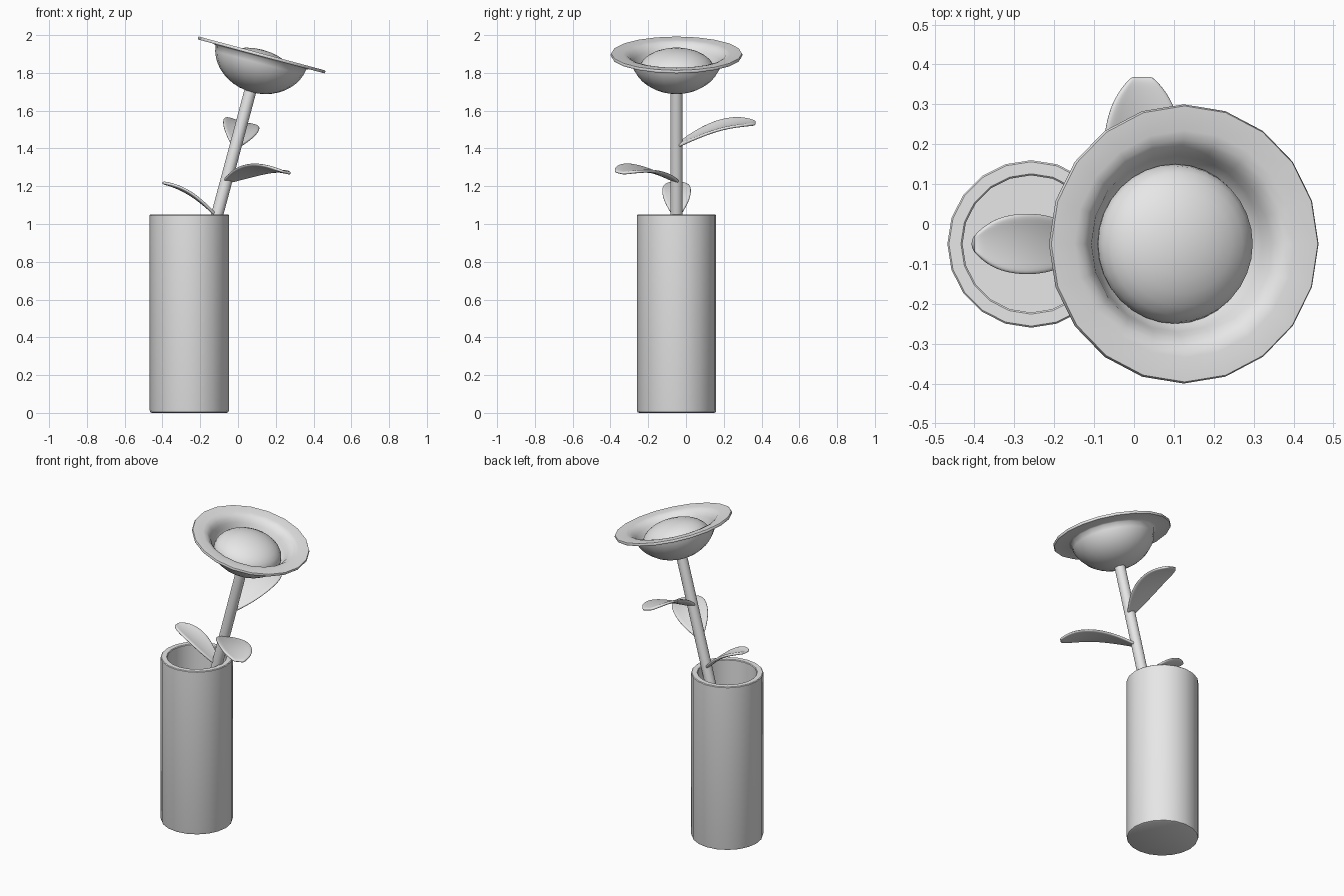
import bpy, bmesh
from math import sin, cos, pi, radians
from mathutils import Matrix, Vector

old = bpy.data.objects.get("Cube")
if old:
    bpy.data.objects.remove(old, do_unlink=True)

grey = bpy.data.materials.new("plain_grey")
grey.use_nodes = True
colour = (0.8, 0.8, 0.8, 1)
grey.diffuse_color = colour
grey.node_tree.nodes["Principled BSDF"].inputs["Base Color"].default_value = colour

SIDES = 20
TILT = Matrix.Translation((-0.11, -0.05, 1.05)) @ Matrix.Rotation(radians(15), 4, "Y")


def finish(name, bm, matrix, angle=40):
    bmesh.ops.remove_doubles(bm, verts=bm.verts, dist=1e-5)
    bmesh.ops.recalc_face_normals(bm, faces=bm.faces)
    mesh = bpy.data.meshes.new(name)
    bm.to_mesh(mesh)
    bm.free()
    mesh.materials.append(grey)
    for p in mesh.polygons:
        p.use_smooth = True
    mesh.set_sharp_from_angle(angle=radians(angle))
    obj = bpy.data.objects.new(name, mesh)
    bpy.context.collection.objects.link(obj)
    obj.matrix_world = matrix
    return obj


def lathe(name, profile, matrix, sides=SIDES, angle=40):
    """Spin an (r, z) profile around the local z axis."""
    bm = bmesh.new()
    verts = [bm.verts.new((r, 0, z)) for r, z in profile]
    edges = [bm.edges.new(pair) for pair in zip(verts, verts[1:])]
    bmesh.ops.spin(bm, geom=verts + edges, cent=(0, 0, 0), axis=(0, 0, 1),
                   angle=2 * pi, steps=sides, use_merge=True)
    return finish(name, bm, matrix, angle)


def arc(a, b, start, end, steps, z=0):
    """Points of an ellipse between two angles in degrees."""
    angles = [radians(start + (end - start) * i / steps) for i in range(steps + 1)]
    return [(a * cos(t), z + b * sin(t)) for t in angles]


# Hollow vase with softened edges
lathe("vase", [(0, 0), (0.198, 0), (0.207, 0.004), (0.21, 0.014), (0.21, 1.046),
               (0.206, 1.05), (0.176, 1.05), (0.172, 1.046), (0.172, 0.04), (0, 0.04)],
      Matrix.Translation((-0.258, -0.05, 0)))

# Leaning stem
lathe("stem", [(0, -1.03), (0.032, -1.03), (0.032, 0.69), (0, 0.69)], TILT)

# Flower cup with a wide flat brim
flower = TILT @ Matrix.Translation((0.008, 0, 0.885))
cup = arc(0.25, 0.2125, -90, -6, 10)
brim = [(0.262, -0.016), (0.346, -0.016), (0.35, -0.008), (0.346, 0),
        (0.285, -0.002), (0.262, -0.008), (0.246, -0.022)]
inside = arc(0.236, 0.196, -12, -90, 9)
lathe("flower_cup", cup + brim + inside, flower, angle=60)

# Flattened dome in the cup
lathe("flower_centre", arc(0.2, 0.112, -90, 90, 14),
      flower @ Matrix.Translation((0, 0, -0.092)), sides=32)


# Arched, slightly cupped leaves on the stem
LEAF = [(0, 0, 0.05), (0.12, 0.072, 0.125), (0.3, 0.158, 0.205), (0.5, 0.235, 0.24),
        (0.68, 0.278, 0.235), (0.82, 0.296, 0.2), (0.92, 0.302, 0.14), (1, 0.3, 0.065)]


def leaf(name, height, azimuth, length):
    bm = bmesh.new()
    across = 6
    rows = []
    for out, up, half in LEAF:
        row = []
        for i in range(across + 1):
            u = 2 * i / across - 1
            row.append(bm.verts.new((out, u * half, up + 0.6 * half * half * u * u)))
        rows.append(row)
    for a, b in zip(rows, rows[1:]):
        for i in range(across):
            bm.faces.new((a[i], b[i], b[i + 1], a[i + 1]))
    bmesh.ops.scale(bm, vec=Vector((length,) * 3), verts=bm.verts)
    matrix = TILT @ Matrix.Translation((0, 0, height)) @ Matrix.Rotation(radians(azimuth), 4, "Z")
    obj = finish(name, bm, matrix, 180)
    solid = obj.modifiers.new("thickness", "SOLIDIFY")
    solid.thickness = 0.016
    solid.offset = 0
    smooth = obj.modifiers.new("rounding", "SUBSURF")
    smooth.levels = smooth.render_levels = 2


leaf("right_leaf", -0.01, 180, 0.325)
leaf("front_leaf", 0.18, -46, 0.43)
leaf("back_leaf", 0.375, 90, 0.42)
